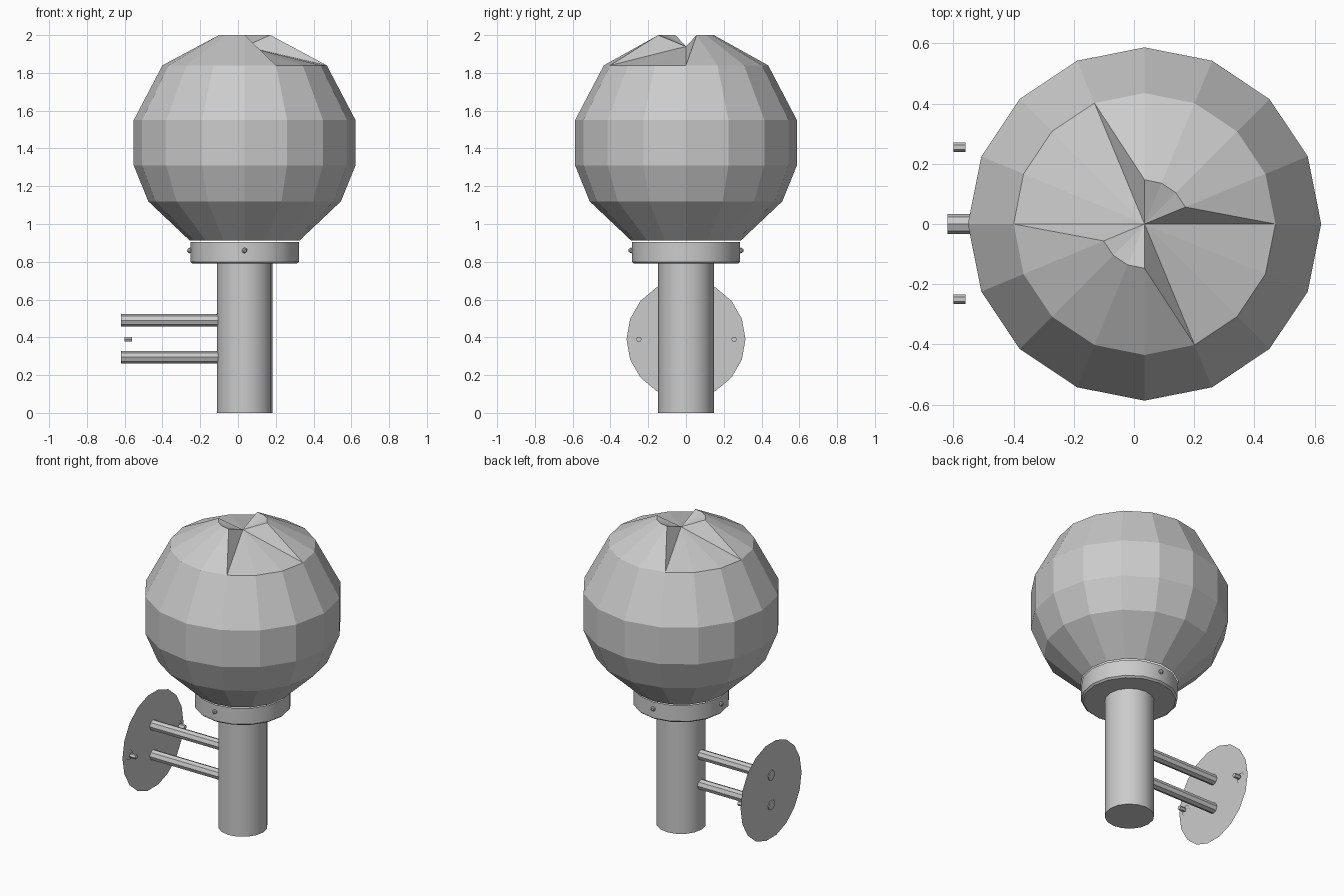
import bpy, bmesh
from math import cos, sin, pi, radians
from mathutils import Matrix, Vector

if "Cube" in bpy.data.objects:
    bpy.data.objects.remove(bpy.data.objects["Cube"])

CX = 0.035   # lamp axis
N = 16


def make_object(name, bm, smooth=False):
    bmesh.ops.recalc_face_normals(bm, faces=bm.faces[:])
    mesh = bpy.data.meshes.new(name)
    bm.to_mesh(mesh)
    bm.free()
    ob = bpy.data.objects.new(name, mesh)
    bpy.context.collection.objects.link(ob)
    if smooth:
        bpy.context.view_layer.objects.active = ob
        ob.select_set(True)
        bpy.ops.object.shade_smooth_by_angle(angle=radians(35))
        ob.select_set(False)
    return ob


def ring(bm, r, z, n=N, cx=CX):
    return [bm.verts.new((cx + r * cos(2 * pi * i / n), r * sin(2 * pi * i / n), z))
            for i in range(n)]


def lathe(bm, profile, n=N):
    rings = [ring(bm, r, z, n) for r, z in profile]
    for a, b in zip(rings, rings[1:]):
        for i in range(n):
            j = (i + 1) % n
            bm.faces.new((a[i], a[j], b[j], b[i]))
    return rings


def rod(name, x0, x1, y, z, r, n):
    bm = bmesh.new()
    m = Matrix.Translation(((x0 + x1) / 2, y, z)) @ Matrix.Rotation(pi / 2, 4, 'Y')
    bmesh.ops.create_cone(bm, cap_ends=True, segments=n, radius1=r, radius2=r,
                          depth=x1 - x0, matrix=m)
    return make_object(name, bm, n > 8)


def disc(name, x, y, z, r, n):
    bm = bmesh.new()
    m = Matrix.Translation((x, y, z)) @ Matrix.Rotation(pi / 2, 4, 'Y')
    bmesh.ops.create_circle(bm, cap_ends=True, segments=n, radius=r, matrix=m)
    return make_object(name, bm)


# faceted globe, with a partly broken crown around a sunken centre
bm = bmesh.new()
rings = lathe(bm, [(0.29, 0.912), (0.51, 1.12), (0.587, 1.31), (0.587, 1.55), (0.435, 1.84)])
outer = rings[-1]
centre = bm.verts.new((CX, 0, 1.94))
crown = {}
for i in (1, 2, 3, 4, 9, 10, 11, 12):
    a = 2 * pi * i / N
    crown[i] = bm.verts.new((CX + 0.147 * cos(a), 0.147 * sin(a), 2.0))
for i in range(N):
    j = (i + 1) % N
    p, q = crown.get(i), crown.get(j)
    if p and q:
        bm.faces.new((outer[i], outer[j], q, p))
        bm.faces.new((p, q, centre))
    elif p:
        bm.faces.new((outer[i], outer[j], p))
        bm.faces.new((p, outer[j], centre))
    elif q:
        bm.faces.new((outer[i], outer[j], q))
        bm.faces.new((outer[i], q, centre))
    else:
        bm.faces.new((outer[i], outer[j], centre))
make_object("globe", bm)

# collar cup holding the globe
bm = bmesh.new()
lathe(bm, [(0.14, 0.79), (0.275, 0.79), (0.287, 0.80), (0.287, 0.905)])
make_object("collar", bm, True)

# small collar screws
for k, deg in enumerate((90, 180, 270)):
    a = radians(deg)
    bm = bmesh.new()
    bmesh.ops.create_icosphere(bm, subdivisions=1, radius=0.016,
                               matrix=Matrix.Translation((CX + 0.29 * cos(a), 0.29 * sin(a), 0.86)))
    make_object(f"collar_screw_{k + 1}", bm)

# upright pole
bm = bmesh.new()
lower, upper = lathe(bm, [(0.147, 0), (0.147, 0.80)])
bm.faces.new(lower)
bm.faces.new(upper)
make_object("pole", bm, True)

# wall plate and the two arms
disc("wall_plate", -0.615, 0, 0.39, 0.315, 18)
rod("upper_arm", -0.62, -0.09, 0, 0.49, 0.033, 8)
rod("lower_arm", -0.62, -0.09, 0, 0.295, 0.033, 8)

# plate fixings
for side, y in (("front", -0.25), ("back", 0.255)):
    disc(f"{side}_washer", -0.61, y, 0.39, 0.033, 12)
    rod(f"{side}_bolt", -0.60, -0.56, y, 0.39, 0.015, 6)
